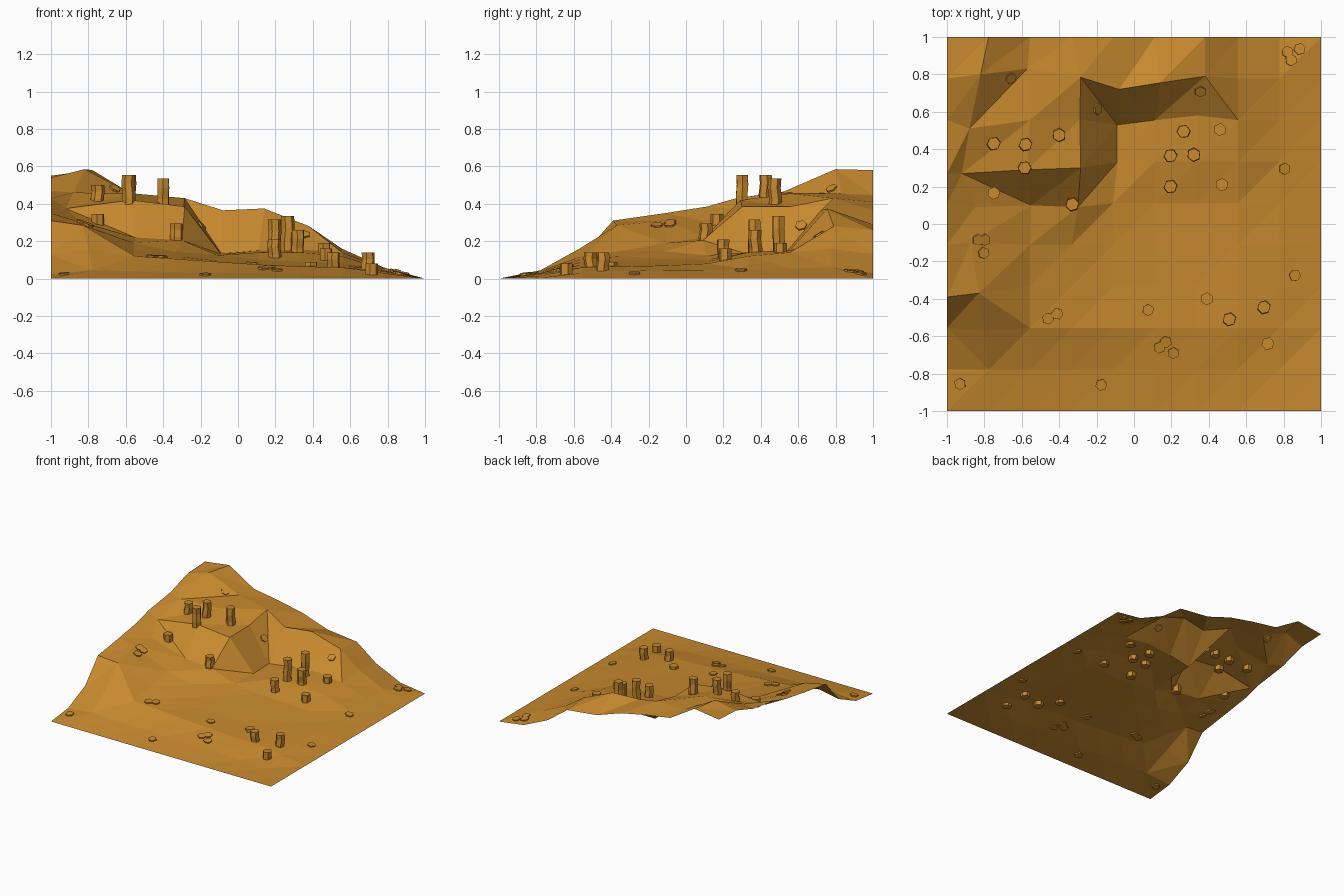
import bpy, bmesh, math, random
from mathutils import Vector
from mathutils.bvhtree import BVHTree

if "Cube" in bpy.data.objects:
    bpy.data.objects.remove(bpy.data.objects["Cube"])

random.seed(4)
sand = bpy.data.materials.new("ochre sandstone")
sand.diffuse_color = (0.58, 0.255, 0.028, 1)
sand.use_nodes = True
sand.node_tree.nodes["Principled BSDF"].inputs["Base Color"].default_value = sand.diffuse_color


def finish(bm, name):
    me = bpy.data.meshes.new(name)
    bm.to_mesh(me)
    ob = bpy.data.objects.new(name, me)
    bpy.context.collection.objects.link(ob)
    me.materials.append(sand)
    return ob


# --- hillside: a 10 x 10 grid sheet, falling to zero along the front and right edges
# inner heights in hundredths, front row first
N = 10
heights = [[0] * 9,
           [2.5, 4.5, 4, 3.5, 3, 3, 2.5, 1.5, .5],
           [12.5, 16, 12, 10.5, 9, 7.5, 6.5, 6, 3],
           [31, 28.5, 15, 12, 9.5, 8, 7, 6.5, 4],
           [35, 31, 19, 14.5, 10.5, 9, 8, 7, 4.5],
           [38.5, 31, 22, 20.5, 12.5, 10, 9, 8, 4.5],
           [43, 37.5, 42, 38.5, 13, 14, 14, 12, 5],
           [47, 46, 45.5, 38.5, 13.5, 15, 15.5, 14, 5.5],
           [54, 58.5, 45.5, 43, 36.5, 37.5, 28, 16, 6],
           [55, 58, 44.5, 41, 36.5, 29, 26, 13, 3]]

# vertices pushed sideways to make ledges and cliffs, keyed by (row, column)
moved = {(2, 1): (-.8, -.57), (3, 0): (-1, -.39), (3, 1): (-.83, -.37), (4, 1): (-.87, -.1),
         (5, 1): (-.85, .09), (5, 2): (-.55, .1),
         (5, 3): (-.3, .09), (6, 0): (-1, .27), (6, 1): (-.92, .27), (6, 2): (-.57, .29),
         (6, 3): (-.285, .3), (6, 4): (-.09, .33), (7, 1): (-.88, .51), (7, 3): (-.29, .56),
         (7, 4): (-.09, .53), (7, 6): (.34, .58), (8, 1): (-.82, .8), (8, 2): (-.57, .83),
         (8, 3): (-.285, .785), (8, 4): (-.08, .72), (8, 5): (.14, .755), (8, 6): (.38, .79),
         (9, 6): (.38, 1)}
flipped = {(5, 1), (2, 1), (7, 3), (7, 6), (1, 0)}   # cells split the other way

bm = bmesh.new()
grid = []
for r in range(N):
    row = []
    for c in range(N):
        x, y = moved.get((r, c), (-1 + 2 * c / 9, -1 + 2 * r / 9))
        z = heights[r][c] / 100 if c < 9 else 0
        row.append(bm.verts.new((x, y, z)))
    grid.append(row)
for r in range(N - 1):
    for c in range(N - 1):
        a, b = grid[r][c], grid[r][c + 1]
        d, e = grid[r + 1][c + 1], grid[r + 1][c]
        tris = ((a, b, e), (b, d, e)) if (r, c) in flipped else ((a, b, d), (a, d, e))
        for t in tris:
            bm.faces.new(t)
bm.normal_update()
tree = BVHTree.FromBMesh(bm)
finish(bm, "hillside")
bm.free()


def ground(x, y):
    p, n, _, _ = tree.ray_cast(Vector((x, y, 2)), Vector((0, 0, -1)))
    return p, (n if n.z > 0 else -n)


def hex_column(name, base, axis, length, radius, bend):
    """Six-sided column made of stacked rings with a slight bend."""
    bm = bmesh.new()
    rot = axis.to_track_quat('Z', 'Y').to_matrix()
    rings = []
    turn = random.uniform(0, 0.5)
    way = random.uniform(0, 6.28)
    lean = Vector((math.cos(way), math.sin(way), 0)) * bend
    for t, off in ((0, 0), (.35, 1), (.7, -1), (1, 0)) if bend else ((0, 0), (1, 0)):
        ring = []
        for k in range(6):
            a = turn + k * math.pi / 3
            p = Vector((radius * math.cos(a), radius * math.sin(a), length * t)) + lean * off
            ring.append(bm.verts.new(base + rot @ p))
        rings.append(ring)
    for lo, hi in zip(rings, rings[1:]):
        for k in range(6):
            bm.faces.new((lo[k], lo[(k + 1) % 6], hi[(k + 1) % 6], hi[k]))
    bm.faces.new(rings[-1])
    bm.faces.new(rings[0][::-1])
    finish(bm, name)
    bm.free()


# --- standing stone columns: x, y, top height
columns = [(-.75, .43, .5), (-.58, .425, .555), (-.585, .3, .555), (-.4, .475, .535),
           (-.75, .165, .345), (-.33, .105, .295), (.195, .365, .315), (.265, .495, .335),
           (.32, .37, .26), (.46, .505, .19), (.195, .2, .21), (.47, .21, .16),
           (.39, -.4, .09), (.51, -.51, .14), (.695, -.445, .14), (.715, -.64, .08)]
up = Vector((0, 0, 1))
for x, y, top in columns:
    p, n = ground(x, y)
    tall = top - p.z > .07
    base = Vector((x, y, max(p.z - (.035 if tall else .02), .005)))
    hex_column("stone_column", base, up, top - base.z, .035, .004 if tall else 0)

# --- flat stones lying on the slope
for x, y in [(-.66, .78), (-.195, .615), (.355, .71), (-.835, -.085), (-.8, -.085), (-.805, -.155),
             (.805, .295), (.86, -.275), (-.46, -.505), (-.41, -.48), (.075, -.46), (.17, -.63),
             (.135, -.66), (.21, -.69), (-.93, -.855), (-.175, -.86), (.82, .92), (.885, .935),
             (.84, .875)]:
    p, n = ground(x, y)
    low = -min(.01, max(p.z - .002, 0))
    hex_column("flat_stone", p + n * low, n, .009 - low, .032, 0)
